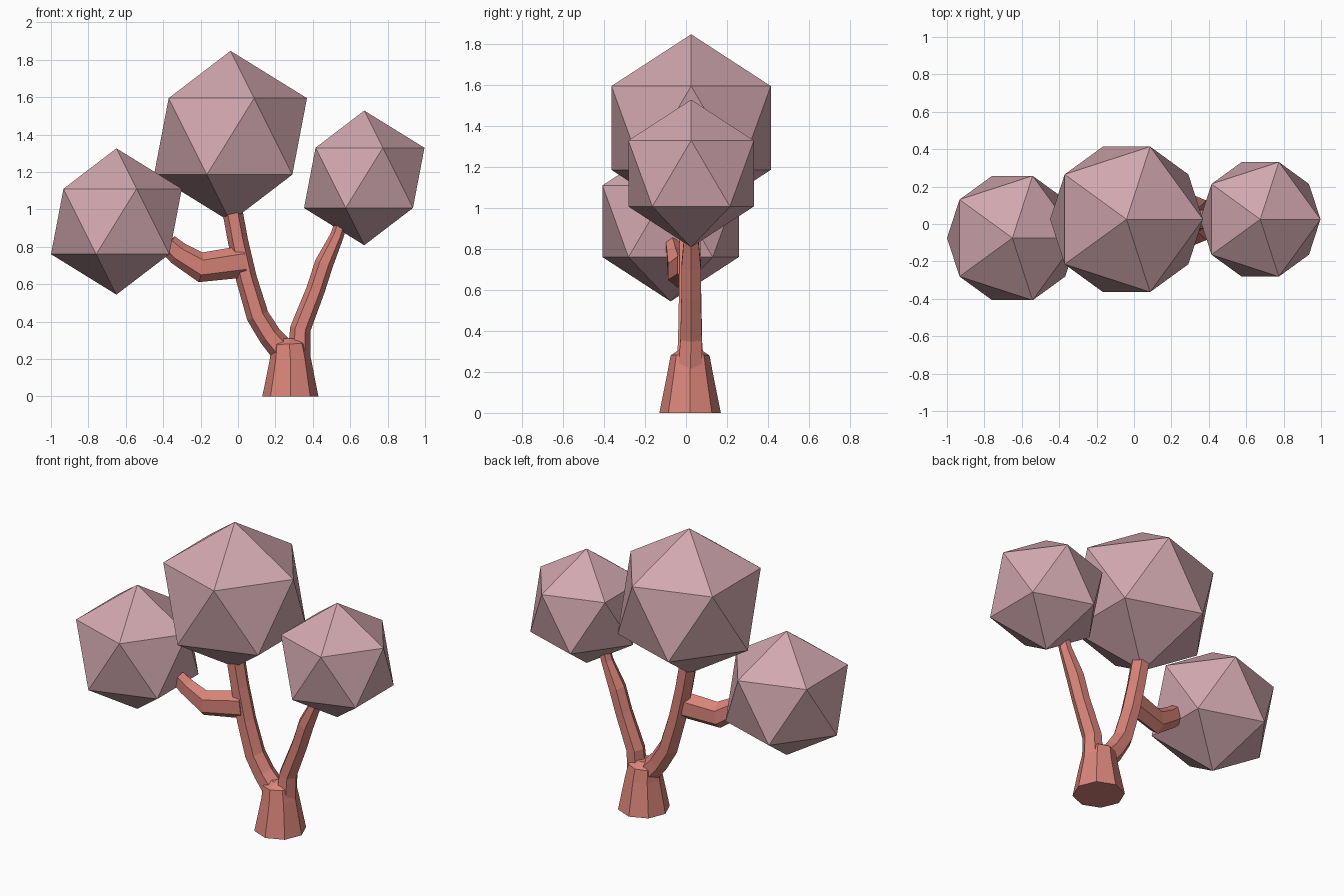
import bpy
import bmesh
from math import cos, sin, pi
from mathutils import Vector

cube = bpy.data.objects.get("Cube")
if cube:
    bpy.data.objects.remove(cube, do_unlink=True)


def make_material(name, colour):
    mat = bpy.data.materials.new(name)
    mat.use_nodes = True
    mat.diffuse_color = colour
    mat.node_tree.nodes["Principled BSDF"].inputs["Base Color"].default_value = colour
    return mat


bark = make_material("salmon bark", (0.69, 0.23, 0.19, 1))
leaf = make_material("dusty pink leaves", (0.64, 0.39, 0.43, 1))


def add_object(name, bm, mat):
    bmesh.ops.recalc_face_normals(bm, faces=bm.faces)
    mesh = bpy.data.meshes.new(name)
    bm.to_mesh(mesh)
    bm.free()
    mesh.materials.append(mat)
    obj = bpy.data.objects.new(name, mesh)
    bpy.context.collection.objects.link(obj)
    return obj


def limb(name, path, sides, depth=1.0):
    """Loft rings along a path of (centre, radius); depth scales the y radius."""
    bm = bmesh.new()
    points = [Vector(p) for p, r in path]
    rings = []
    for i, (p, r) in enumerate(path):
        tangent = points[min(i + 1, len(points) - 1)] - points[max(i - 1, 0)]
        side = Vector((0, 1, 0)).cross(tangent).normalized()
        back = tangent.cross(side).normalized() * depth
        rings.append([bm.verts.new(points[i] + r * (side * cos(a) + back * sin(a)))
                      for a in (2 * pi * k / sides for k in range(sides))])
    for low, high in zip(rings, rings[1:]):
        for k in range(sides):
            n = (k + 1) % sides
            bm.faces.new((low[k], low[n], high[n], high[k]))
    bm.faces.new(rings[0])
    bm.faces.new(rings[-1])
    return add_object(name, bm, bark)


# Flared trunk base
trunk = limb("trunk", [((0.28, 0.02, 0), 0.15), ((0.28, 0.02, 0.2), 0.11),
                       ((0.275, 0.02, 0.28), 0.095), ((0.275, 0.02, 0.31), 0.05)], 8)

# Branches that fork from the trunk
branches = [
    limb("main_branch", [((0.26, 0.02, 0.22), 0.07), ((0.17, 0.02, 0.325), 0.062),
                         ((0.105, 0.02, 0.43), 0.06), ((0.045, 0.02, 0.63), 0.056),
                         ((0.0, 0.02, 0.83), 0.054), ((-0.035, 0.02, 1.02), 0.054)], 6, 1.1),
    limb("left_branch", [((0.325, 0.02, 0.2), 0.062), ((0.333, 0.025, 0.36), 0.055),
                         ((0.415, 0.025, 0.57), 0.05), ((0.46, 0.025, 0.71), 0.05),
                         ((0.53, 0.025, 0.86), 0.036), ((0.555, 0.025, 0.94), 0.034)], 6, 1.1),
    limb("right_branch", [((0.03, 0.01, 0.72), 0.085), ((-0.2, -0.04, 0.69), 0.08),
                          ((-0.32, -0.055, 0.765), 0.063), ((-0.375, -0.065, 0.815), 0.055)], 6, 0.7),
]

# Merge the branches into the trunk
for branch in branches:
    mod = trunk.modifiers.new("join", "BOOLEAN")
    mod.operation = "UNION"
    mod.solver = "EXACT"
    mod.object = branch
    bpy.context.view_layer.objects.active = trunk
    bpy.ops.object.modifier_apply(modifier=mod.name)
    bpy.data.objects.remove(branch, do_unlink=True)

# Faceted leaf clumps
for name, centre, radius in (("top_leaves", (-0.04, 0.025, 1.39), 0.457),
                             ("left_leaves", (0.675, 0.025, 1.168), 0.36),
                             ("right_leaves", (-0.65, -0.075, 0.935), 0.391)):
    bm = bmesh.new()
    bmesh.ops.create_icosphere(bm, subdivisions=1, radius=radius)
    clump = add_object(name, bm, leaf)
    clump.location = centre
